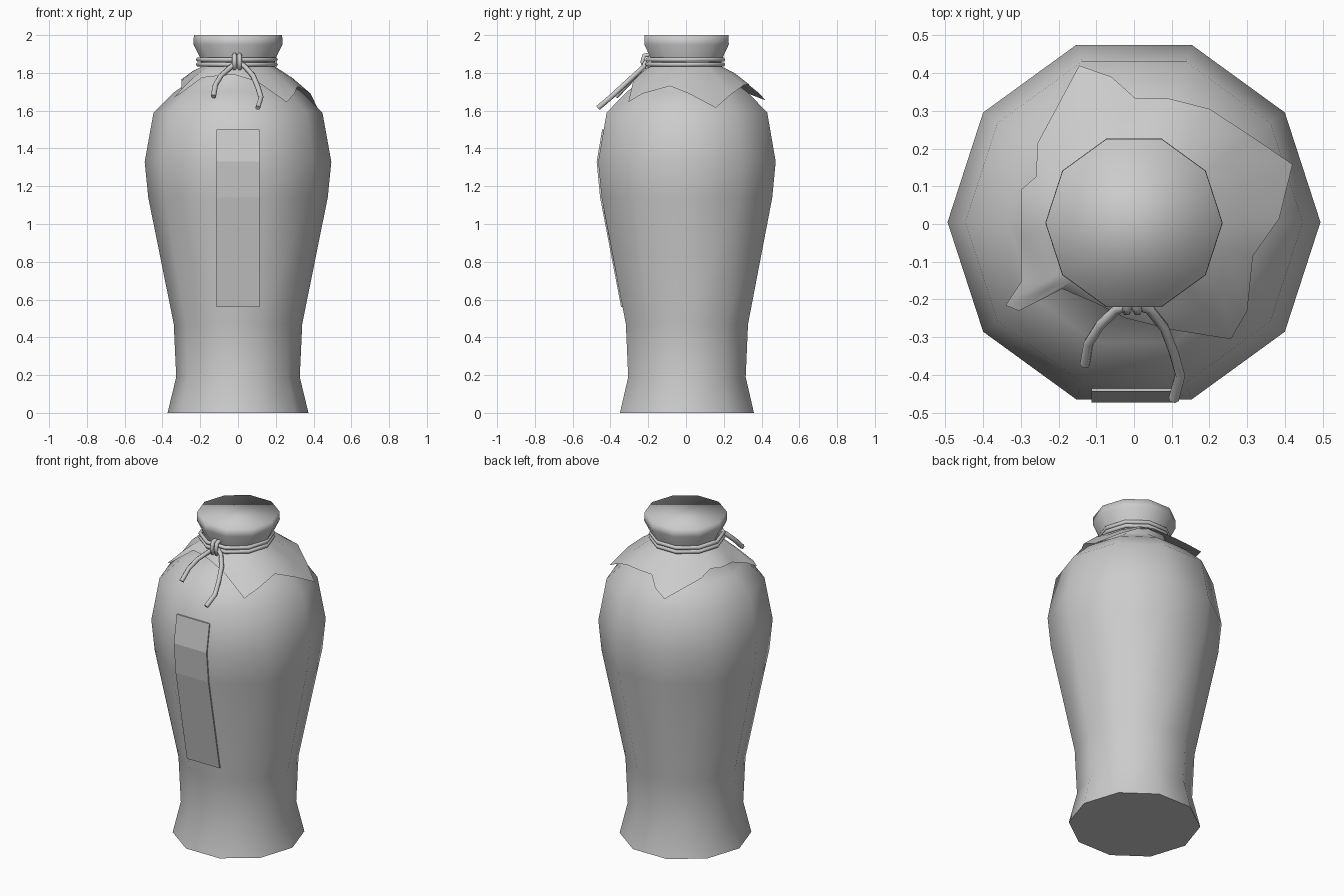
import bpy
from math import sin, cos, radians, degrees, atan2, pi, hypot
from mathutils import Vector

if "Cube" in bpy.data.objects:
    bpy.data.objects.remove(bpy.data.objects["Cube"])

SIDES = 10
CY = 0.005  # body axis sits slightly behind y = 0


def make_mesh(name, verts, faces, flat=()):
    me = bpy.data.meshes.new(name)
    me.from_pydata(verts, [], faces)
    me.update()
    for i, p in enumerate(me.polygons):
        p.use_smooth = i not in flat
    ob = bpy.data.objects.new(name, me)
    bpy.context.collection.objects.link(ob)
    return ob


def bridge(rings, n):
    return [(r * n + i, r * n + (i + 1) % n, (r + 1) * n + (i + 1) % n, (r + 1) * n + i)
            for r in range(rings - 1) for i in range(n)]


def lathe(name, profile, cy, bottom=True):
    n = SIDES
    verts = [(r * cos(2 * pi * i / n), cy + r * sin(2 * pi * i / n), z)
             for r, z in profile for i in range(n)]
    faces = bridge(len(profile), n)
    top = len(verts) - n
    faces.append(tuple(range(top, top + n)))
    flat = ()
    if bottom:
        flat = (len(faces),)
        faces.append(tuple(reversed(range(n))))
    return make_mesh(name, verts, faces, flat)


def cord(name, points, radius, cyclic=False):
    cu = bpy.data.curves.new(name, 'CURVE')
    cu.dimensions = '3D'
    cu.bevel_depth = radius
    cu.bevel_resolution = 1
    cu.use_fill_caps = True
    sp = cu.splines.new('POLY')
    sp.points.add(len(points) - 1)
    for p, c in zip(sp.points, points):
        p.co = (*c, 1)
    sp.use_cyclic_u = cyclic
    sp.use_smooth = True
    ob = bpy.data.objects.new(name, cu)
    bpy.context.collection.objects.link(ob)
    return ob


# Jar body
body = [(0.373, 0), (0.327, 0.19), (0.34, 0.47), (0.475, 1.14), (0.494, 1.33),
        (0.447, 1.59), (0.335, 1.70), (0.19, 1.80), (0.19, 1.93)]
lathe("jar_body", body, CY)

# Cloth over the mouth
lathe("cloth_cap", [(0.19, 1.82), (0.198, 1.875), (0.235, 1.95), (0.234, 2.0)],
      0.003, bottom=False)

# Cloth skirt with a ragged, pointed hem
hem = [(0.42, 0.158, 1.615), (0.315, 0.23, 1.68), (0.2, 0.305, 1.735), (0.09, 0.333, 1.74),
       (0.005, 0.332, 1.735), (-0.06, 0.39, 1.69), (-0.145, 0.42, 1.655),
       (-0.255, 0.215, 1.735), (-0.26, 0.125, 1.765), (-0.3, 0.09, 1.765),
       (-0.3, -0.03, 1.755), (-0.3, -0.155, 1.705), (-0.34, -0.215, 1.67),
       (-0.305, -0.23, 1.69), (-0.19, -0.172, 1.775), (-0.1, -0.21, 1.785),
       (-0.02, -0.25, 1.79), (0.1, -0.28, 1.755), (0.257, -0.305, 1.645),
       (0.30, -0.23, 1.69), (0.315, -0.085, 1.73), (0.385, 0.015, 1.69)]
inner, middle = [], []
for x, y, z in hem:
    a = atan2(y, x)
    r = 0.195 * cos(radians(18)) / cos(radians(degrees(a) % 36 - 18))
    p = Vector((r * cos(a), r * sin(a), 1.835))
    inner.append(p)
    middle.append((p + Vector((x, y, z))) / 2 + Vector((0, 0, 0.01)))
hem_ring = [Vector(p) for p in hem]
make_mesh("cloth_skirt", hem_ring + middle + inner, bridge(3, len(hem)))

# Rope rings around the neck
for k, z in enumerate((1.845, 1.87)):
    cord(f"rope_ring_{k + 1}",
         [(-0.006 + 0.205 * cos(2 * pi * i / SIDES), -0.004 + 0.21 * sin(2 * pi * i / SIDES), z)
          for i in range(SIDES)], 0.012, True)

# Knot loops and hanging tails
for s, side in ((-1, "left"), (1, "right")):
    cord(f"knot_loop_{side}",
         [(s * 0.013 - 0.005, -0.195, 1.895), (s * 0.013 - 0.005, -0.222, 1.892),
          (s * 0.014 - 0.005, -0.23, 1.86), (s * 0.014 - 0.005, -0.222, 1.825),
          (s * 0.013 - 0.005, -0.2, 1.825)], 0.013)
cord("rope_tail_left", [(-0.01, -0.215, 1.855), (-0.045, -0.225, 1.825), (-0.09, -0.268, 1.785),
                        (-0.12, -0.315, 1.735), (-0.13, -0.372, 1.675)], 0.014)
cord("rope_tail_right", [(0.01, -0.215, 1.855), (0.04, -0.225, 1.83), (0.08, -0.275, 1.785),
                         (0.105, -0.34, 1.725), (0.122, -0.4, 1.67), (0.105, -0.465, 1.615)], 0.014)


# Paper label following the front facet
def front_y(z):
    for (r0, z0), (r1, z1) in zip(body, body[1:]):
        if z0 <= z <= z1:
            return CY - cos(radians(18)) * (r0 + (r1 - r0) * (z - z0) / (z1 - z0))


levels = (0.56, 0.85, 1.14, 1.33, 1.5)
rings = []
for z in levels:
    y = front_y(z)
    rings += [(-0.113, y - 0.008, z), (0.113, y - 0.008, z), (0.113, y + 0.003, z), (-0.113, y + 0.003, z)]
top = len(rings) - 4
label_faces = bridge(len(levels), 4) + [(3, 2, 1, 0), (top, top + 1, top + 2, top + 3)]
make_mesh("paper_label", rings, label_faces, range(len(label_faces)))
